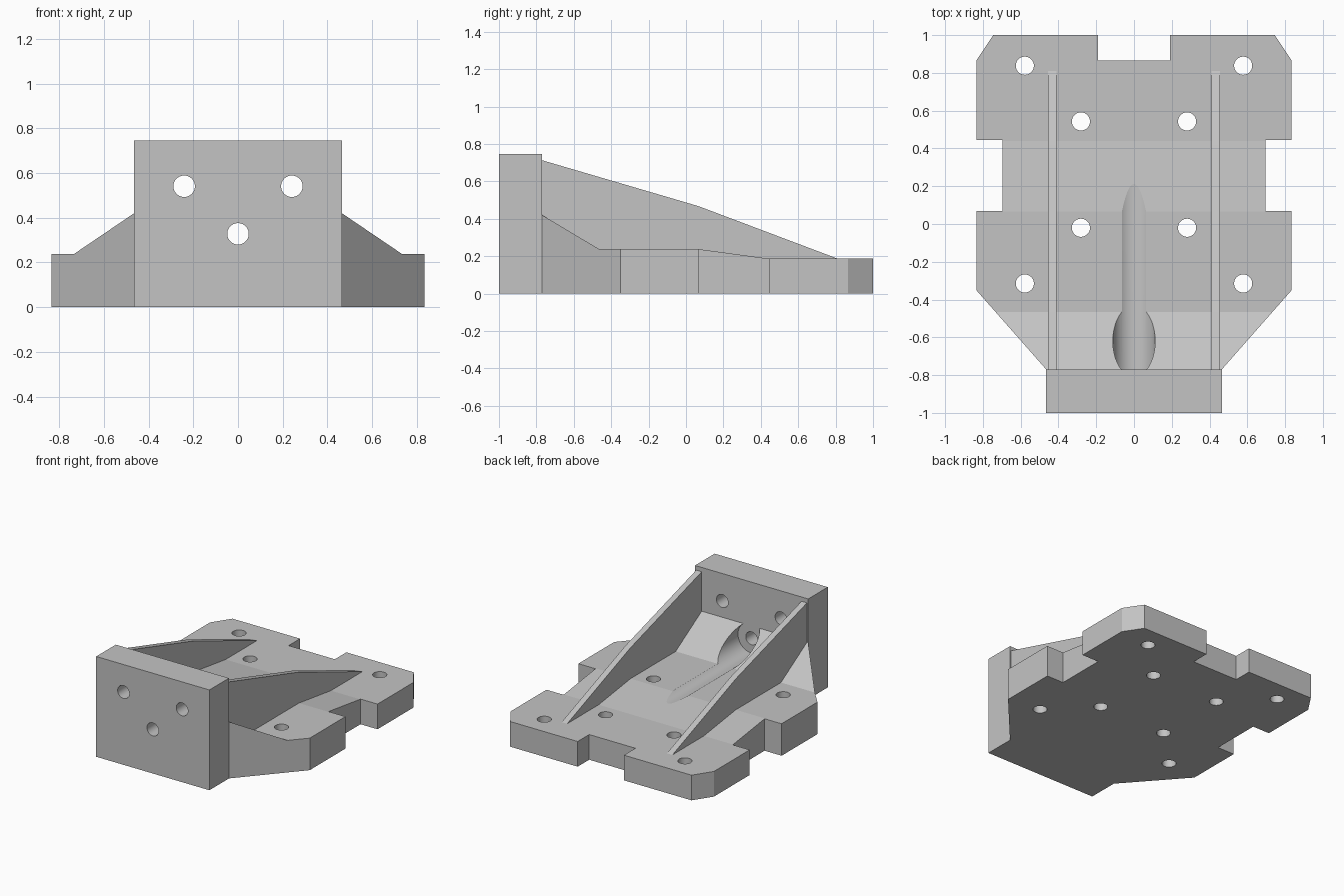
import bpy, bmesh, math
from mathutils import Vector, Matrix

cube = bpy.data.objects.get("Cube")
if cube:
    bpy.data.objects.remove(cube, do_unlink=True)

grey = bpy.data.materials.new("plain grey")
grey.use_nodes = True
colour = (0.55, 0.55, 0.55, 1)
grey.diffuse_color = colour
grey.node_tree.nodes["Principled BSDF"].inputs["Base Color"].default_value = colour


def make_object(name, bm):
    bmesh.ops.recalc_face_normals(bm, faces=bm.faces[:])
    mesh = bpy.data.meshes.new(name)
    bm.to_mesh(mesh)
    bm.free()
    mesh.materials.append(grey)
    obj = bpy.data.objects.new(name, mesh)
    bpy.context.collection.objects.link(obj)
    return obj


def prism(name, points, sweep):
    """Extrude a closed outline of 3D points along a vector."""
    bm = bmesh.new()
    face = bm.faces.new([bm.verts.new(p) for p in points])
    new = bmesh.ops.extrude_face_region(bm, geom=[face])["geom"]
    bmesh.ops.translate(bm, vec=sweep, verts=[v for v in new if isinstance(v, bmesh.types.BMVert)])
    return make_object(name, bm)


def side_prism(name, profile, x0, x1):
    return prism(name, [(x0, y, z) for y, z in profile], Vector((x1 - x0, 0, 0)))


def rod(name, centre, radius, length, along_y=False):
    bm = bmesh.new()
    turn = Matrix.Rotation(math.pi / 2, 4, "X") if along_y else Matrix()
    bmesh.ops.create_cone(bm, cap_ends=True, segments=64, radius1=radius, radius2=radius,
                          depth=length, matrix=Matrix.Translation(centre) @ turn)
    return make_object(name, bm)


def combine(target, other, operation):
    mod = target.modifiers.new(operation.lower(), "BOOLEAN")
    mod.operation = operation
    mod.solver = "EXACT"
    mod.object = other
    bpy.context.view_layer.objects.active = target
    bpy.ops.object.modifier_apply(modifier=mod.name)
    bpy.data.objects.remove(other, do_unlink=True)


# Notched base plate, trimmed to its sloping side profile
half = [(0.4, -0.85), (0.465, -0.77), (0.835, -0.35), (0.835, 0.07), (0.695, 0.07),
        (0.695, 0.445), (0.835, 0.445), (0.835, 0.865), (0.745, 1), (0.19, 1), (0.19, 0.865)]
outline = half + [(-x, y) for x, y in reversed(half)]
bracket = prism("mounting_bracket", [(x, y, 0) for x, y in outline], Vector((0, 0, 0.6)))
profile = [(-0.95, -0.1), (-0.95, 0.42), (-0.77, 0.42), (-0.465, 0.238),
           (0.065, 0.238), (0.44, 0.187), (1.1, 0.187), (1.1, -0.1)]
combine(bracket, side_prism("plate_profile", profile, -1, 1), "INTERSECT")

# Groove behind the low bolt hole
combine(bracket, rod("groove", (0, 0.1, 0.33), 0.112, 1.74, True), "DIFFERENCE")

# Upright front block
block = [(-1, 0), (-1, 0.745), (-0.77, 0.745), (-0.77, 0)]
combine(bracket, side_prism("front_block", block, -0.465, 0.465), "UNION")

# Two tapered ribs bracing the block
rib = [(-0.85, 0.1), (-0.85, 0.736), (-0.77, 0.713), (0.065, 0.468), (0.81, 0.187), (0.81, 0.1)]
for side in (-1, 1):
    combine(bracket, side_prism("rib", rib, side * 0.41, side * 0.455), "UNION")

# Bolt holes through the plate and the block
for side in (-1, 1):
    for x, y in ((0.578, 0.838), (0.281, 0.543), (0.281, -0.02), (0.578, -0.315)):
        combine(bracket, rod("plate_hole", (side * x, y, 0.1), 0.048, 0.8), "DIFFERENCE")
for x, z in ((-0.241, 0.541), (0.241, 0.541), (0, 0.328)):
    combine(bracket, rod("block_hole", (x, -0.9, z), 0.048, 0.4, True), "DIFFERENCE")

# Smooth bores, crisp edges elsewhere
bpy.ops.object.select_all(action="DESELECT")
bracket.select_set(True)
bpy.context.view_layer.objects.active = bracket
bpy.ops.object.shade_smooth_by_angle(angle=math.radians(6.5))
